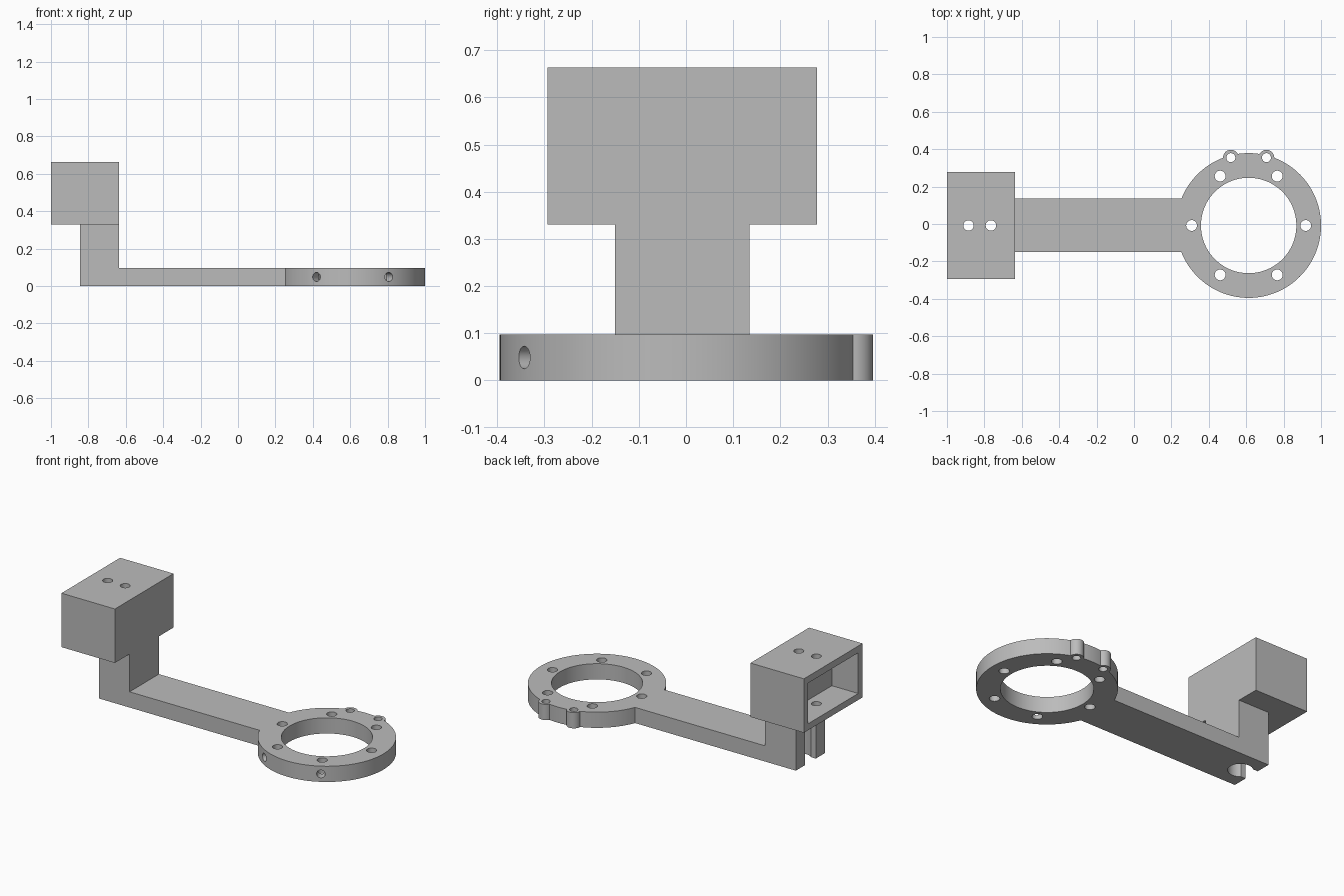
import bpy, bmesh
from math import radians, cos, sin
from mathutils import Matrix, Vector

cube = bpy.data.objects.get("Cube")
if cube:
    bpy.data.objects.remove(cube, do_unlink=True)

Y0 = -0.008           # symmetry line of the bracket
THICK = 0.097         # plate thickness
CENTRE = Vector((0.613, Y0, 0))
R_OUT, R_IN, R_BOLT = 0.387, 0.255, 0.305
X_POST, X_BACK = -0.845, -0.635
Z_BOX, Z_TOP = 0.33, 0.663

grey = bpy.data.materials.new("plain grey")
grey.use_nodes = True
grey.diffuse_color = (0.5, 0.5, 0.5, 1)
grey.node_tree.nodes["Principled BSDF"].inputs["Base Color"].default_value = (0.5, 0.5, 0.5, 1)


def to_object(name, bm):
    bmesh.ops.recalc_face_normals(bm, faces=bm.faces)
    mesh = bpy.data.meshes.new(name)
    bm.to_mesh(mesh)
    bm.free()
    mesh.materials.append(grey)
    ob = bpy.data.objects.new(name, mesh)
    bpy.context.collection.objects.link(ob)
    return ob


def box(name, x0, x1, half_y, z0, z1):
    bm = bmesh.new()
    size = Matrix.Diagonal((x1 - x0, 2 * half_y, z1 - z0, 1))
    place = Matrix.Translation(((x0 + x1) / 2, Y0, (z0 + z1) / 2))
    bmesh.ops.create_cube(bm, size=1, matrix=place @ size)
    return to_object(name, bm)


def rod(name, start, end, radius, sides=32):
    start, end = Vector(start), Vector(end)
    axis = end - start
    turn = axis.to_track_quat('Z', 'Y').to_matrix().to_4x4()
    bm = bmesh.new()
    bmesh.ops.create_cone(bm, cap_ends=True, segments=sides, radius1=radius, radius2=radius,
                          depth=axis.length, matrix=Matrix.Translation((start + end) / 2) @ turn)
    return to_object(name, bm)


def upright(name, x, y, z0, z1, radius, sides=32):
    return rod(name, (x, y, z0), (x, y, z1), radius, sides)


def combine(body, other, operation):
    """Boolean the other solid into the body, then drop it."""
    mod = body.modifiers.new(operation, 'BOOLEAN')
    mod.operation, mod.solver, mod.object = operation, 'EXACT', other
    graph = bpy.context.evaluated_depsgraph_get()
    graph.update()
    mesh = bpy.data.meshes.new_from_object(body.evaluated_get(graph))
    body.modifiers.clear()
    body.data = mesh
    bpy.data.objects.remove(other, do_unlink=True)


def polar(radius, degrees, z=0.0):
    a = radians(degrees)
    return CENTRE + Vector((radius * cos(a), radius * sin(a), z))


# L-shaped arm and post, extruded from a side profile
bm = bmesh.new()
profile = [(X_POST, 0), (0.3, 0), (0.3, THICK), (X_BACK, THICK), (X_BACK, Z_BOX), (X_POST, Z_BOX)]
face = bm.faces.new([bm.verts.new((x, Y0 - 0.143, z)) for x, z in profile])
grown = bmesh.ops.extrude_face_region(bm, geom=[face])
bmesh.ops.translate(bm, vec=(0, 0.286, 0),
                    verts=[v for v in grown["geom"] if isinstance(v, bmesh.types.BMVert)])
bracket = to_object("camera_style_bracket", bm)
bracket.name = "bracket"

# keyhole channel running up the post
combine(bracket, upright("channel", -0.765, Y0, -0.1, 0.5, 0.07, 48), 'DIFFERENCE')
combine(bracket, box("channel_slot", -0.95, -0.765, 0.052, -0.1, 0.5), 'DIFFERENCE')

# head block with a pocket open to the end
combine(bracket, box("head", -1, X_BACK, 0.286, Z_BOX, Z_TOP), 'UNION')
combine(bracket, box("pocket", -1.1, -0.82, 0.244, Z_BOX + 0.04, Z_TOP - 0.042), 'DIFFERENCE')
for x in (-0.885, -0.765):
    combine(bracket, upright("head_hole", x, Y0, 0.2, 0.8, 0.028), 'DIFFERENCE')

# ring with two small ears at the back
combine(bracket, upright("ring", CENTRE.x, Y0, 0, THICK, R_OUT, 128), 'UNION')
ears = [polar(0.375, a) for a in (75.3, 104.7)]
for p in ears:
    combine(bracket, upright("ear", p.x, p.y, 0, THICK, 0.042), 'UNION')
combine(bracket, upright("bore", CENTRE.x, Y0, -0.1, 0.2, R_IN, 128), 'DIFFERENCE')
for p in ears:
    combine(bracket, upright("ear_hole", p.x, p.y, -0.1, 0.2, 0.024), 'DIFFERENCE')

# bolt circle, and radial screw holes that meet the two front bolts
for i in range(6):
    p = polar(R_BOLT, 60 * i)
    combine(bracket, upright("bolt_hole", p.x, p.y, -0.1, 0.2, 0.029), 'DIFFERENCE')
for a in (-60, -120):
    combine(bracket, rod("screw_hole", polar(R_BOLT, a, THICK / 2), polar(0.45, a, THICK / 2), 0.024),
            'DIFFERENCE')

# crisp edges, smooth round walls
bpy.ops.object.select_all(action='DESELECT')
bracket.select_set(True)
bpy.context.view_layer.objects.active = bracket
bpy.ops.object.shade_smooth_by_angle(angle=radians(30))
